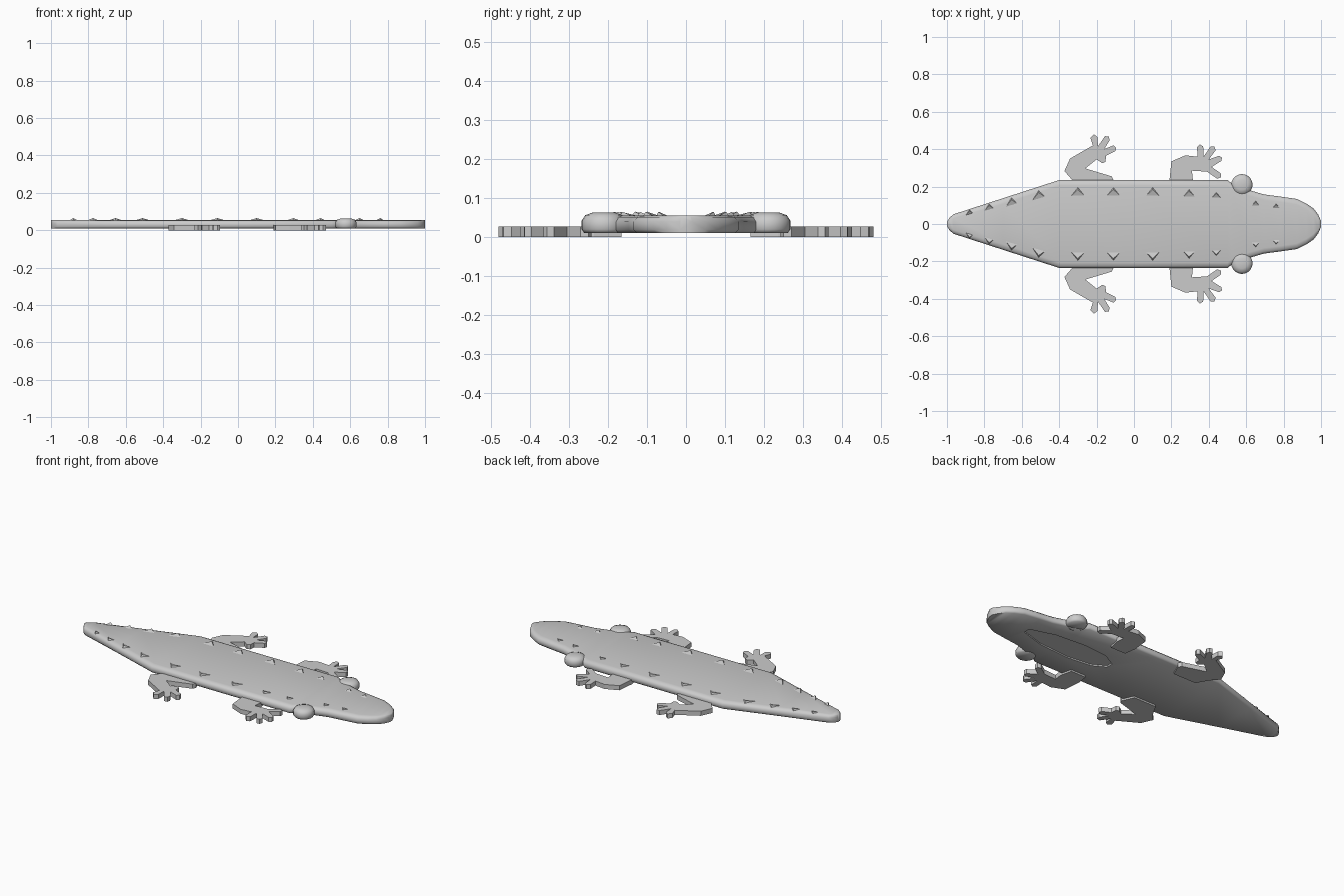
import bpy, bmesh
from math import radians, pi, cos, sin

if "Cube" in bpy.data.objects:
    bpy.data.objects.remove(bpy.data.objects["Cube"])


def make(name, verts, faces, smooth=None):
    mesh = bpy.data.meshes.new(name)
    mesh.from_pydata(verts, [], faces)
    bm = bmesh.new()
    bm.from_mesh(mesh)
    bmesh.ops.recalc_face_normals(bm, faces=bm.faces)
    bm.to_mesh(mesh)
    bm.free()
    ob = bpy.data.objects.new(name, mesh)
    bpy.context.collection.objects.link(ob)
    if smooth:
        bpy.ops.object.select_all(action='DESELECT')
        bpy.context.view_layer.objects.active = ob
        ob.select_set(True)
        bpy.ops.object.shade_smooth_by_angle(angle=radians(smooth))
    return ob


def loft(name, rings, smooth=None):
    n = len(rings[0])
    verts = [v for r in rings for v in r]
    faces = [(i * n + j, i * n + (j + 1) % n, (i + 1) * n + (j + 1) % n, (i + 1) * n + j)
             for i in range(len(rings) - 1) for j in range(n)]
    faces += [tuple(range(n)), tuple(range(len(verts) - n, len(verts)))]
    return make(name, verts, faces, smooth)


def prism(name, outline, z0, z1):
    return loft(name, [[(x, y, z) for x, y in outline] for z in (z0, z1)])


# Flat body: half-width stations from tail to snout
stations = [(-1, .012), (-.985, .035), (-.965, .052), (-.7, .138), (-.4, .235), (0, .235), (.5, .235),
            (.525, .215), (.62, .18), (.695, .158), (.78, .147), (.87, .134),
            (.92, .11), (.96, .083), (.985, .05), (1, .015)]
rings = []
for x, w in stations:
    b = min(.03, w * .4)
    half = [(w - b * .3, .01), (w, .019), (w, .04), (w - b * .35, .051), (w - b, .055)]
    rings.append([(x, y, z) for y, z in half] + [(x, -y, z) for y, z in reversed(half)])
body = loft("body", rings, 60)

# Shallow hollow under the throat
cutter = prism("throat_cutter", [(.17, -.02), (.25, -.065), (.4, -.08), (.6, -.065), (.75, -.02),
                                 (.75, .02), (.6, .065), (.4, .08), (.25, .065), (.17, .02)], -.01, .018)
cutter.hide_render = True
cutter.hide_viewport = True
hollow = body.modifiers.new("throat", 'BOOLEAN')
hollow.operation = 'DIFFERENCE'
hollow.solver = 'EXACT'
hollow.object = cutter

# Leg outlines with four toes each
front_leg = [(.2, .165), (.19, .235), (.2, .335), (.275, .367), (.34, .36), (.337, .41), (.352, .425),
             (.37, .415), (.372, .36), (.41, .415), (.43, .413), (.437, .395), (.4, .345),
             (.455, .365), (.47, .355), (.468, .338), (.415, .305), (.465, .27), (.465, .25),
             (.445, .242), (.39, .28), (.31, .285), (.315, .235), (.3, .165)]
hind_leg = [(-.29, .165), (-.33, .235), (-.372, .283), (-.342, .35), (-.22, .42), (-.233, .46),
            (-.215, .48), (-.195, .465), (-.193, .415), (-.155, .47), (-.135, .467), (-.13, .447),
            (-.16, .4), (-.11, .42), (-.095, .408), (-.1, .39), (-.15, .365), (-.152, .332),
            (-.17, .325), (-.2, .345), (-.26, .297), (-.12, .255), (-.11, .235), (-.14, .165)]

# Spine scute positions along one side: x, y, half length
scutes = [(-.88, .055, .022), (-.775, .08, .028), (-.655, .105, .036), (-.51, .14, .04),
          (-.3, .155, .042), (-.11, .155, .042), (.1, .155, .042), (.295, .15, .036),
          (.44, .143, .028), (.65, .1, .025), (.76, .088, .022)]

for s, side in ((1, "left"), (-1, "right")):
    for name, pts in (("front_leg", front_leg), ("hind_leg", hind_leg)):
        prism(f"{name}_{side}", [(x, s * y) for x, y in pts], 0, .027)

    # Eye bulge at the side of the head
    profile = [(.05, .01), (.057, .02), (.057, .042), (.048, .056), (.028, .063)]
    loft(f"eye_{side}", [[(.577 + r * cos(a * pi / 10), s * (.21 + r * sin(a * pi / 10)), z)
                          for a in range(20)] for r, z in profile], 60)

    # Low wedge scutes, rising outward
    for i, (x, y, h) in enumerate(scutes):
        t = -.3 * h if x < -.45 else 0
        make(f"scute_{side}_{i + 1}",
             [(x - h, s * (y - h * .25 + t), .053), (x + h, s * (y - h * .25 - t), .053),
              (x, s * (y + h), .053), (x, s * (y + h * .7), .065)],
             [(0, 1, 2), (0, 1, 3), (1, 2, 3), (2, 0, 3)])
